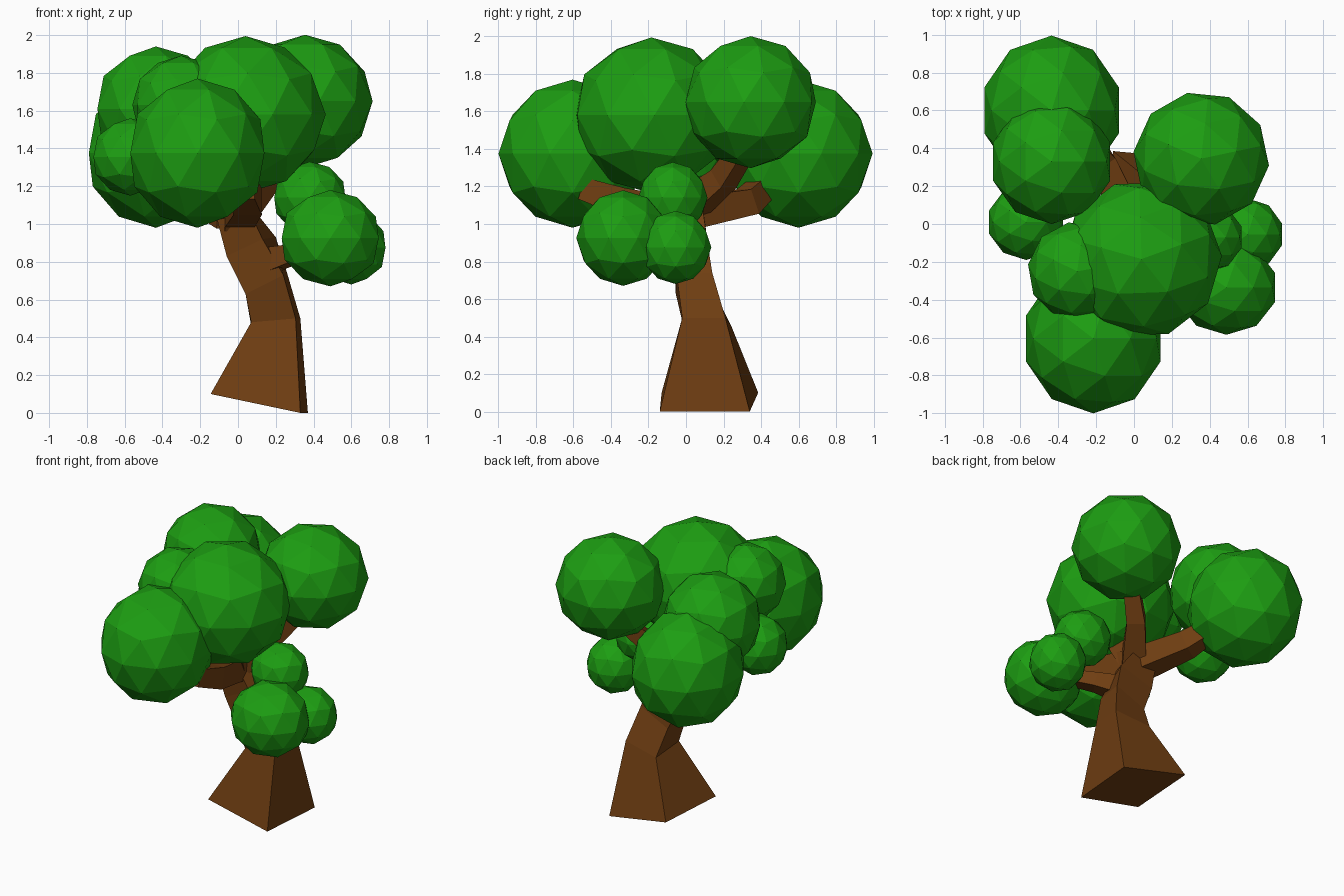
import bpy, bmesh, math
from mathutils import Vector

if "Cube" in bpy.data.objects:
    bpy.data.objects.remove(bpy.data.objects["Cube"])


def material(name, color):
    m = bpy.data.materials.new(name)
    m.diffuse_color = (*color, 1)
    m.use_nodes = True
    m.node_tree.nodes["Principled BSDF"].inputs["Base Color"].default_value = m.diffuse_color
    return m


BARK = material("bark", (0.16, 0.048, 0.006))
LEAF = material("leaf", (0.012, 0.34, 0.006))


def loft(name, rings):
    """Skin four-sided rings into a closed, flat-faced limb."""
    bm = bmesh.new()
    loops = [[bm.verts.new(p) for p in r] for r in rings]
    for a, b in zip(loops, loops[1:]):
        for i in range(4):
            j = (i + 1) % 4
            bm.faces.new((a[i], a[j], b[j], b[i]))
    bm.faces.new(loops[0][::-1])
    bm.faces.new(loops[-1])
    bmesh.ops.recalc_face_normals(bm, faces=bm.faces)
    me = bpy.data.meshes.new(name)
    bm.to_mesh(me)
    bm.free()
    me.materials.append(BARK)
    ob = bpy.data.objects.new(name, me)
    bpy.context.collection.objects.link(ob)


def branch(name, path, radii):
    """Square tapered branch following a bent path."""
    pts = [Vector(p) for p in path]
    rings = []
    for k, p in enumerate(pts):
        d = (pts[min(k + 1, len(pts) - 1)] - pts[max(k - 1, 0)]).normalized()
        s = d.cross(Vector((0, 0, 1))).normalized()
        u = s.cross(d)
        r = radii[k]
        rings.append([p + r * (s * a + u * b)
                      for a, b in ((-1, -1), (1, -1), (1, 1), (-1, 1))])
    loft(name, rings)


# Leaning trunk: front left, front right, back right, back left per ring
loft("trunk", [
    [(-.145, -.13, .10), (.33, -.14, 0), (.37, .34, 0), (-.11, .385, .10)],
    [(.07, -.02, .48), (.305, -.02, .50), (.33, .21, .50), (.07, .24, .46)],
    [(.04, -.055, .63), (.24, -.05, .73), (.26, .14, .74), (.04, .15, .64)],
    [(-.06, -.06, .83), (.13, -.06, .92), (.20, .11, .93), (-.05, .12, .84)],
    [(-.11, -.08, 1.02), (.06, -.08, 1.07), (.08, .09, 1.08), (-.10, .10, 1.03)],
])

# Branches reaching into the crown
branch("front_branch", [(0, 0, 1.05), (.05, -.35, 1.12), (.03, -.55, 1.19)], [.08, .075, .06])
branch("back_left_branch", [(-.03, .02, 1.06), (-.17, .33, 1.12), (-.36, .52, 1.30)], [.085, .07, .05])
branch("back_right_branch", [(0, 0, 1.08), (.15, .20, 1.24), (.34, .36, 1.48)], [.08, .06, .045])
branch("centre_branch", [(-.03, .02, 1.0), (.02, -.08, 1.2), (.04, -.16, 1.5)], [.08, .07, .05])
branch("low_branch", [(.13, .04, .80), (.28, -.05, .84), (.46, -.25, .92)], [.07, .05, .035])

# Foliage: name, centre, half size, turn about z
foliage = [
    ("back_left", (-.435, .60, 1.375), (.373, .395, .395), 0),
    ("front_left", (-.215, -.605, 1.375), (.373, .395, .395), 0),
    ("centre", (.04, -.185, 1.58), (.425, .42, .415), 20),
    ("back_right", (.355, .345, 1.65), (.36, .355, .352), 12),
    ("upper_left", (-.435, .33, 1.61), (.325, .33, .33), 0),
    ("outer_left", (-.57, .01, 1.355), (.205, .20, .205), 0),
    ("inner_left", (-.30, -.25, 1.63), (.262, .262, .262), 10),
    ("low_front_right", (.488, -.335, .925), (.27, .25, .255), 0),
    ("low_outer_right", (.60, -.055, .875), (.19, .19, .195), 0),
    ("low_upper_right", (.38, -.07, 1.14), (.198, .185, .19), 0),
]
for name, loc, size, turn in foliage:
    bpy.ops.mesh.primitive_ico_sphere_add(
        subdivisions=2, radius=1, location=loc, rotation=(0, 0, math.radians(turn)))
    ob = bpy.context.object
    ob.name = name + "_foliage"
    ob.scale = size
    ob.data.materials.append(LEAF)
